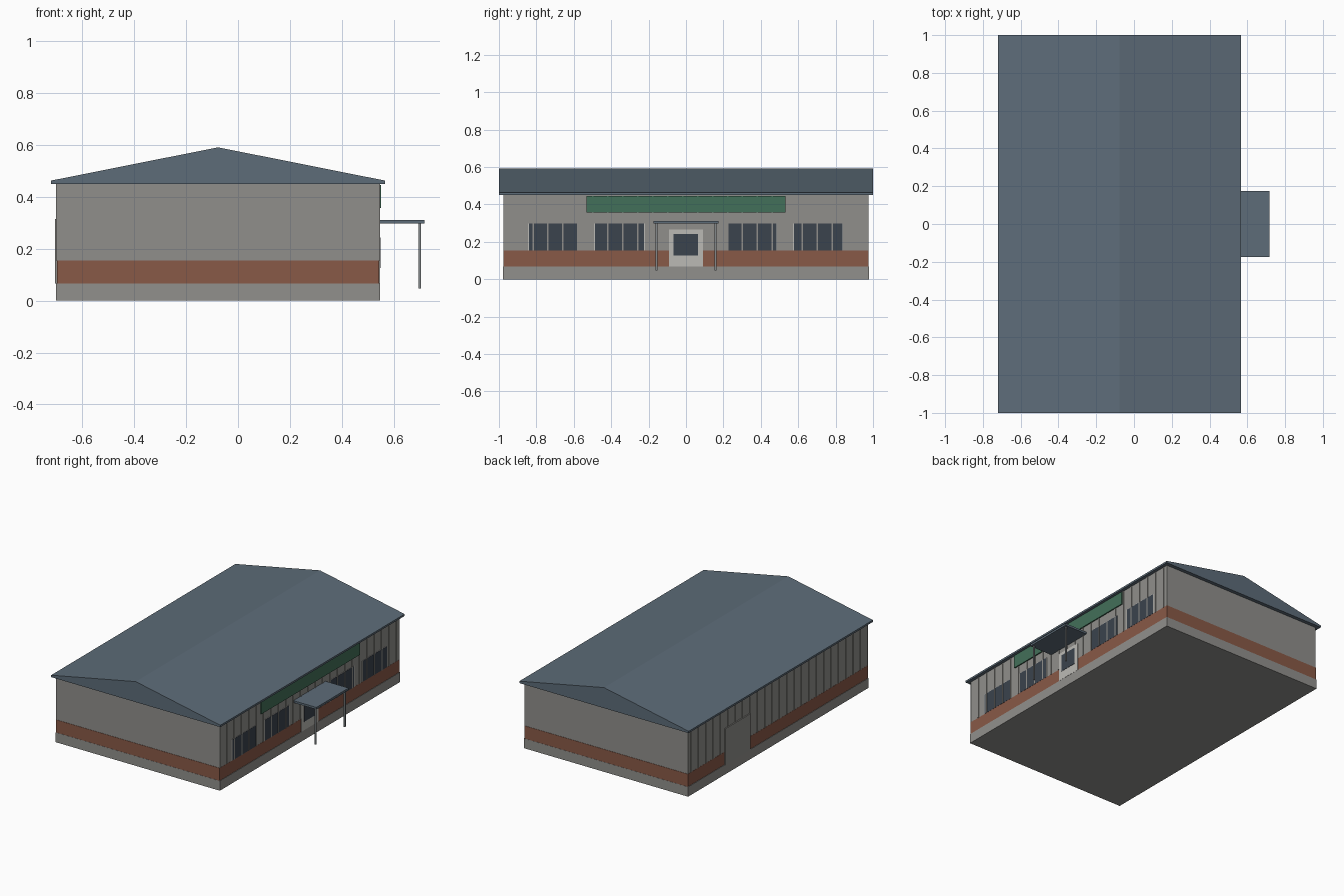
import bpy

cube = bpy.data.objects.get("Cube")
if cube:
    bpy.data.objects.remove(cube, do_unlink=True)


def material(name, r, g, b):
    m = bpy.data.materials.new(name)
    m.use_nodes = True
    m.diffuse_color = (r, g, b, 1)
    bsdf = next(n for n in m.node_tree.nodes if n.type == 'BSDF_PRINCIPLED')
    bsdf.inputs["Base Color"].default_value = (r, g, b, 1)
    bsdf.inputs["Roughness"].default_value = 0.8
    return m


GREY = material("wall grey", 0.28, 0.275, 0.26)
CONCRETE = material("concrete grey", 0.285, 0.28, 0.265)
BRICK = material("brick red", 0.25, 0.10, 0.063)
SLATE = material("slate blue", 0.11, 0.15, 0.19)
GREEN = material("sign green", 0.055, 0.16, 0.10)
GLASS = material("dark glass", 0.043, 0.056, 0.075)
PALE = material("pale frame", 0.50, 0.49, 0.46)
STEEL = material("post steel", 0.23, 0.25, 0.26)


def mesh_object(name, verts, faces, mat):
    me = bpy.data.meshes.new(name)
    me.from_pydata(verts, [], faces)
    me.materials.append(mat)
    ob = bpy.data.objects.new(name, me)
    bpy.context.collection.objects.link(ob)
    return ob


def extrude_profile(name, profile, y0, y1, mat):
    """Prism along y from a counter-clockwise (x, z) outline."""
    n = len(profile)
    verts = [(x, y, z) for y in (y0, y1) for x, z in profile]
    faces = [list(range(n)), list(range(2 * n - 1, n - 1, -1))]
    faces += [[i, i + n, (i + 1) % n + n, (i + 1) % n] for i in range(n)]
    return mesh_object(name, verts, faces, mat)


def box(name, x, y, z, mat):
    (x0, x1), (z0, z1) = x, z
    return extrude_profile(name, [(x0, z0), (x1, z0), (x1, z1), (x0, z1)], y[0], y[1], mat)


# Main levels and wall planes
LEFT, RIGHT, END = -0.697, 0.543, 0.975
PLINTH, SILL, EAVE = 0.067, 0.154, 0.45

# Stacked body: plinth, brick band, wall cladding
box("plinth", (LEFT - 0.004, RIGHT + 0.004), (-END - 0.003, END + 0.003), (0, PLINTH), CONCRETE)
box("brick_band", (LEFT - 0.001, RIGHT + 0.001), (-END - 0.002, END + 0.002), (PLINTH, SILL), BRICK)
box("walls", (LEFT, RIGHT), (-END, END), (SILL, EAVE), GREY)

# Gabled roof with a thin eave edge
ridge = (LEFT + RIGHT) / 2
extrude_profile("roof", [(-0.72, EAVE), (0.566, EAVE), (0.566, 0.463), (ridge, 0.591), (-0.72, 0.463)],
                -1, 1, SLATE)

# Vertical cladding battens on both long walls
for i in range(25):
    y = -0.978 + i * 0.08
    span = (max(y - 0.004, -END), min(y + 0.004, END))
    box("right_batten", (RIGHT, RIGHT + 0.004), span, (SILL, EAVE), GREY)
    if not 0.3 < y < 0.58:
        box("left_batten", (LEFT - 0.004, LEFT), span, (SILL, EAVE), GREY)
    else:
        box("left_batten", (LEFT - 0.004, LEFT), span, (0.315, EAVE), GREY)

# Window bands, with pale frames behind the glass
for y0, y1 in ((-0.845, -0.578), (-0.492, -0.22), (0.22, 0.487), (0.572, 0.84)):
    box("window_frame", (RIGHT, RIGHT + 0.001), (y0, y1), (SILL, 0.299), PALE)
    box("window_glass", (RIGHT, RIGHT + 0.002), (y0 + 0.006, y1 - 0.004), (SILL, 0.297), GLASS)

# Entrance panel and its glazing
box("entrance_panel", (RIGHT, RIGHT + 0.005), (-0.092, 0.09), (PLINTH, 0.265), PALE)
box("entrance_glass", (RIGHT, RIGHT + 0.007), (-0.066, 0.064), (0.126, 0.243), GLASS)

# Blank sign board under the eave
box("sign_board", (RIGHT + 0.001, 0.552), (-0.533, 0.533), (0.357, 0.446), GREEN)

# Entrance canopy on two posts
box("canopy", (RIGHT, 0.718), (-0.175, 0.175), (0.297, 0.311), SLATE)
for side in (-1, 1):
    y = side * 0.158
    box("canopy_post", (0.696, 0.705), (y - 0.0045, y + 0.0045), (0.047, 0.297), STEEL)

# Loading door on the opposite wall
box("loading_door", (LEFT - 0.008, LEFT), (0.305, 0.578), (PLINTH, 0.315), GREY)
